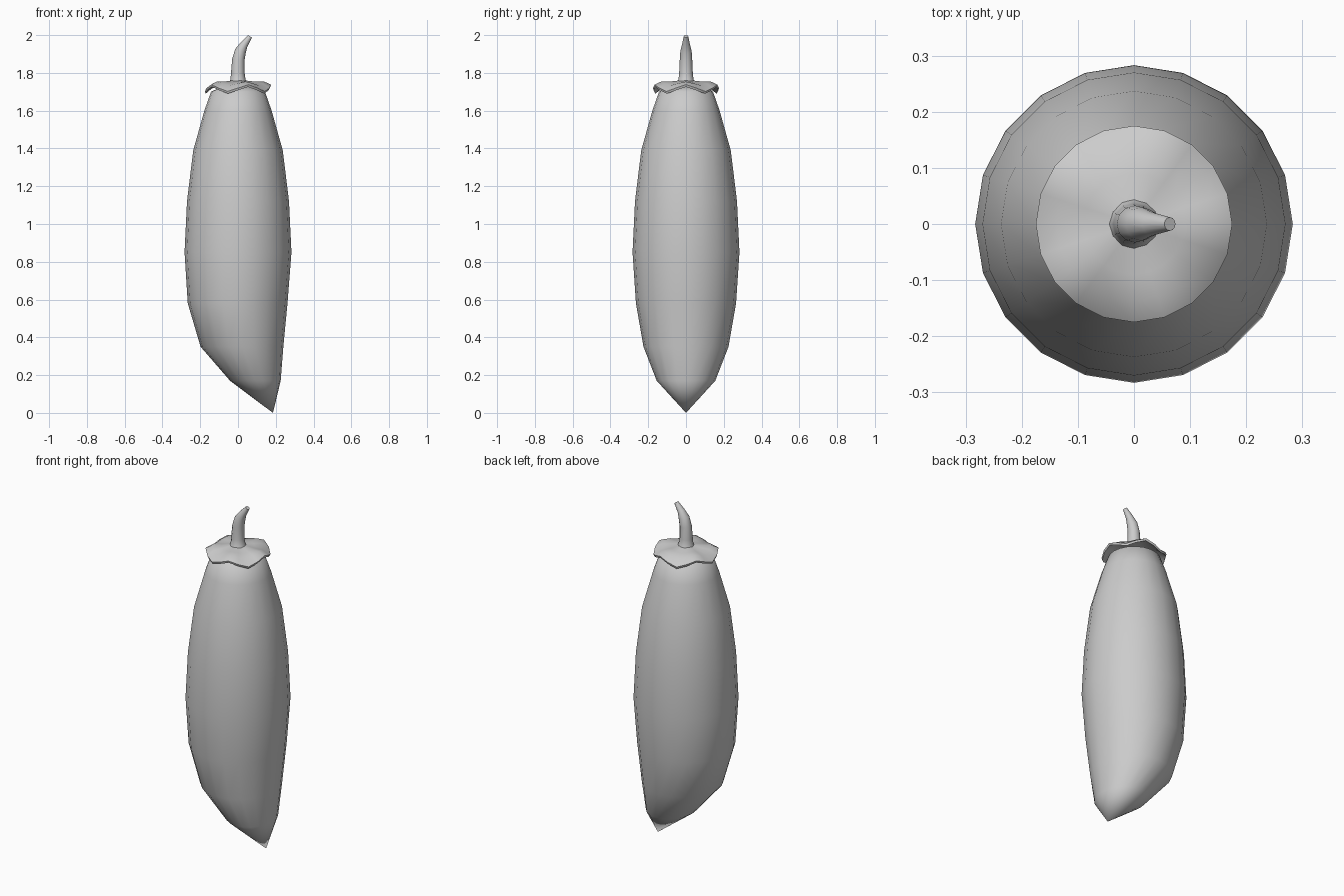
import bpy, bmesh, math

if "Cube" in bpy.data.objects:
    bpy.data.objects.remove(bpy.data.objects["Cube"])

SIDES = 20


def loft(name, rings, sides=SIDES, angle=60):
    """Rings are (cx, z, rx, ry, tilt, wave); a zero radius makes a point."""
    bm = bmesh.new()
    loops = []
    for cx, z, rx, ry, tilt, wave in rings:
        if rx == 0:
            loops.append([bm.verts.new((cx, 0, z))])
            continue
        loop = []
        for i in range(sides):
            a = 2 * math.pi * i / sides
            c, s = math.cos(a), math.sin(a)
            loop.append(bm.verts.new((cx + rx * c * math.cos(tilt), ry * s,
                                      z - rx * c * math.sin(tilt) + wave * math.cos(5 * a))))
        loops.append(loop)
    for a, b in zip(loops, loops[1:]):
        for i in range(sides):
            j = (i + 1) % sides
            if len(a) == 1:
                bm.faces.new((a[0], b[j], b[i]))
            elif len(b) == 1:
                bm.faces.new((a[i], a[j], b[0]))
            else:
                bm.faces.new((a[i], a[j], b[j], b[i]))
    for end in (loops[0], loops[-1]):
        if len(end) > 1:
            bm.faces.new(end)
    bmesh.ops.recalc_face_normals(bm, faces=bm.faces[:])
    mesh = bpy.data.meshes.new(name)
    bm.to_mesh(mesh)
    bm.free()
    ob = bpy.data.objects.new(name, mesh)
    bpy.context.collection.objects.link(ob)
    bpy.ops.object.select_all(action='DESELECT')
    ob.select_set(True)
    bpy.context.view_layer.objects.active = ob
    bpy.ops.object.shade_smooth_by_angle(angle=math.radians(angle))
    return ob


# Fruit body, with its point leaning to +x
body = [(0.185, 0.0, 0, 0), (0.092, 0.17, 0.134, 0.155), (0.021, 0.35, 0.219, 0.225),
        (-0.002, 0.58, 0.264, 0.265), (0, 0.85, 0.283, 0.283), (0, 1.12, 0.27, 0.27),
        (0, 1.39, 0.237, 0.237), (0, 1.6, 0.178, 0.178), (0, 1.7, 0.143, 0.143),
        (0, 1.725, 0.09, 0.09), (0, 1.73, 0, 0)]
loft("fruit_body", [r + (0, 0) for r in body])

# Wavy five-lobed cap: top surface out to the rim, then back underneath
cap = [(0, 1.762, 0), (0.045, 1.758, 0.001), (0.09, 1.75, 0.004), (0.138, 1.744, 0.01),
       (0.175, 1.72, 0.018), (0.171, 1.708, 0.018), (0.138, 1.728, 0.01),
       (0.09, 1.735, 0.004), (0, 1.735, 0)]
loft("leafy_cap", [(0, z, r, r, 0, w) for r, z, w in cap])

# Curved, tapering stem
stem = [(0, 1.745, 0.05, 0), (0, 1.765, 0.04, 0), (-0.001, 1.8, 0.036, 0),
        (0.002, 1.87, 0.033, 0.12), (0.013, 1.915, 0.03, 0.4),
        (0.032, 1.95, 0.021, 0.6), (0.064, 1.993, 0.012, 0.6)]
loft("stem", [(x, z, r, r, t, 0) for x, z, r, t in stem], sides=12)
